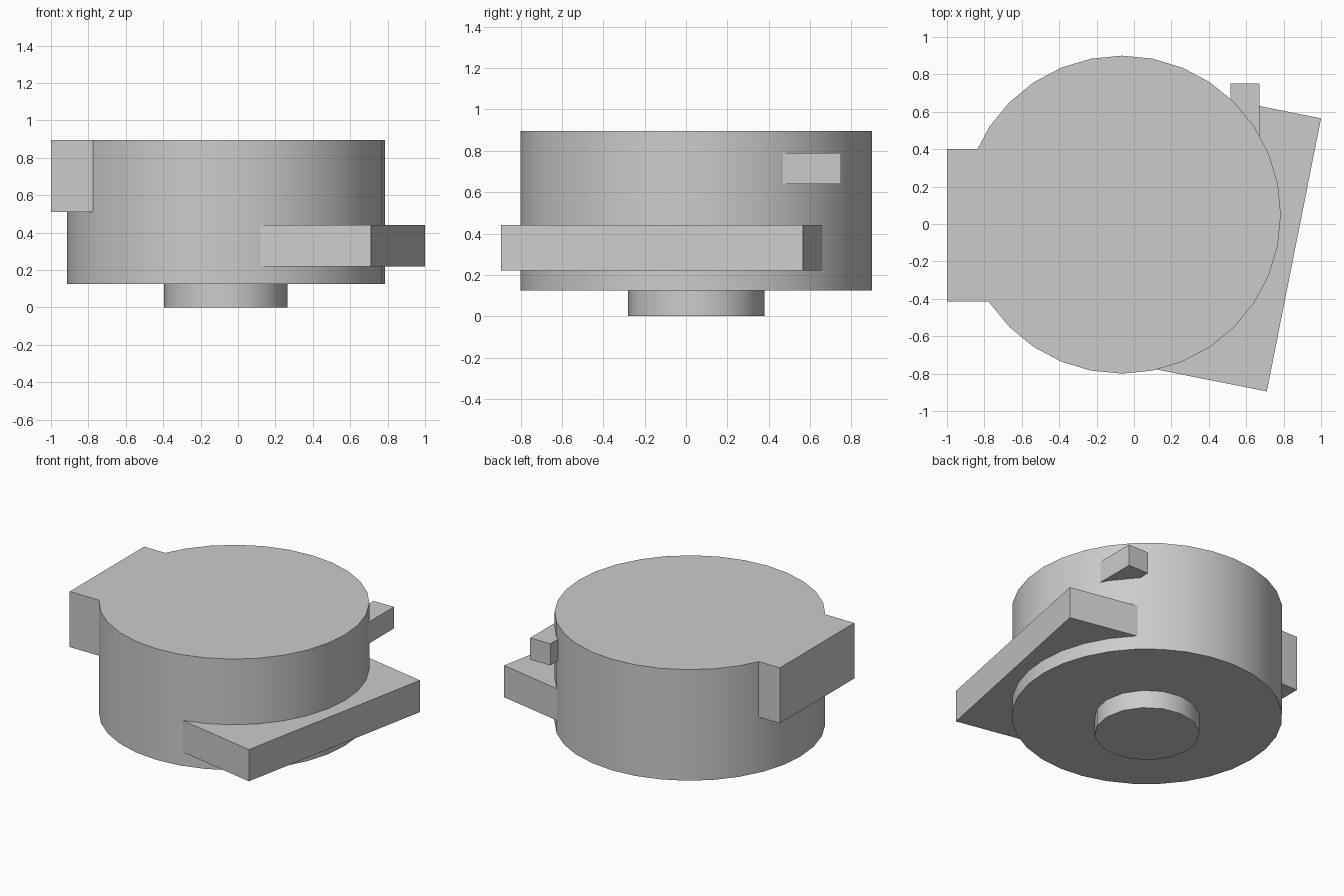
import bpy, bmesh, math
from mathutils import Vector

cube = bpy.data.objects.get("Cube")
if cube:
    bpy.data.objects.remove(cube, do_unlink=True)

grey = bpy.data.materials.new("light grey")
grey.use_nodes = True
colour = (0.6, 0.6, 0.6, 1)
grey.diffuse_color = colour
grey.node_tree.nodes["Principled BSDF"].inputs["Base Color"].default_value = colour

CENTRE = Vector((-0.065, 0.05))
LOW, TOP = 0.125, 0.895


def prism(name, outline, z0, z1, smooth=False):
    """Extrude a flat outline from z0 up to z1."""
    bm = bmesh.new()
    base = bm.faces.new([bm.verts.new((x, y, z0)) for x, y in outline])
    up = bmesh.ops.extrude_face_region(bm, geom=[base], use_keep_orig=True)
    verts = [g for g in up["geom"] if isinstance(g, bmesh.types.BMVert)]
    bmesh.ops.translate(bm, verts=verts, vec=(0, 0, z1 - z0))
    bmesh.ops.recalc_face_normals(bm, faces=bm.faces[:])
    mesh = bpy.data.meshes.new(name)
    bm.to_mesh(mesh)
    bm.free()
    mesh.materials.append(grey)
    obj = bpy.data.objects.new(name, mesh)
    bpy.context.collection.objects.link(obj)
    if smooth:
        bpy.ops.object.select_all(action="DESELECT")
        obj.select_set(True)
        bpy.context.view_layer.objects.active = obj
        bpy.ops.object.shade_smooth_by_angle(angle=math.radians(40))
    return obj


def circle(radius, sides):
    return [(CENTRE.x + radius * math.cos(math.tau * i / sides),
             CENTRE.y + radius * math.sin(math.tau * i / sides)) for i in range(sides)]


def rectangle(x0, x1, y0, y1):
    return [(x0, y0), (x1, y0), (x1, y1), (x0, y1)]


# Round housing and the boss below it
prism("drum_body", circle(0.85, 32), LOW, TOP, smooth=True)
prism("bottom_boss", circle(0.33, 16), 0, LOW, smooth=True)

# Block on the right side, flush with the top
prism("side_block", rectangle(-1, -0.6, -0.415, 0.4), 0.51, TOP)

# Small tab at the back left
prism("small_tab", rectangle(0.515, 0.67, 0.4, 0.75), 0.64, 0.79)

# Skewed plate running into the housing
front, back = Vector((0.71, -0.895)), Vector((1, 0.565))
along = (back - front).normalized()
inward = Vector((-along.y, along.x)) * 0.9
prism("skewed_plate", [front, back, back + inward, front + inward], 0.22, 0.44)
